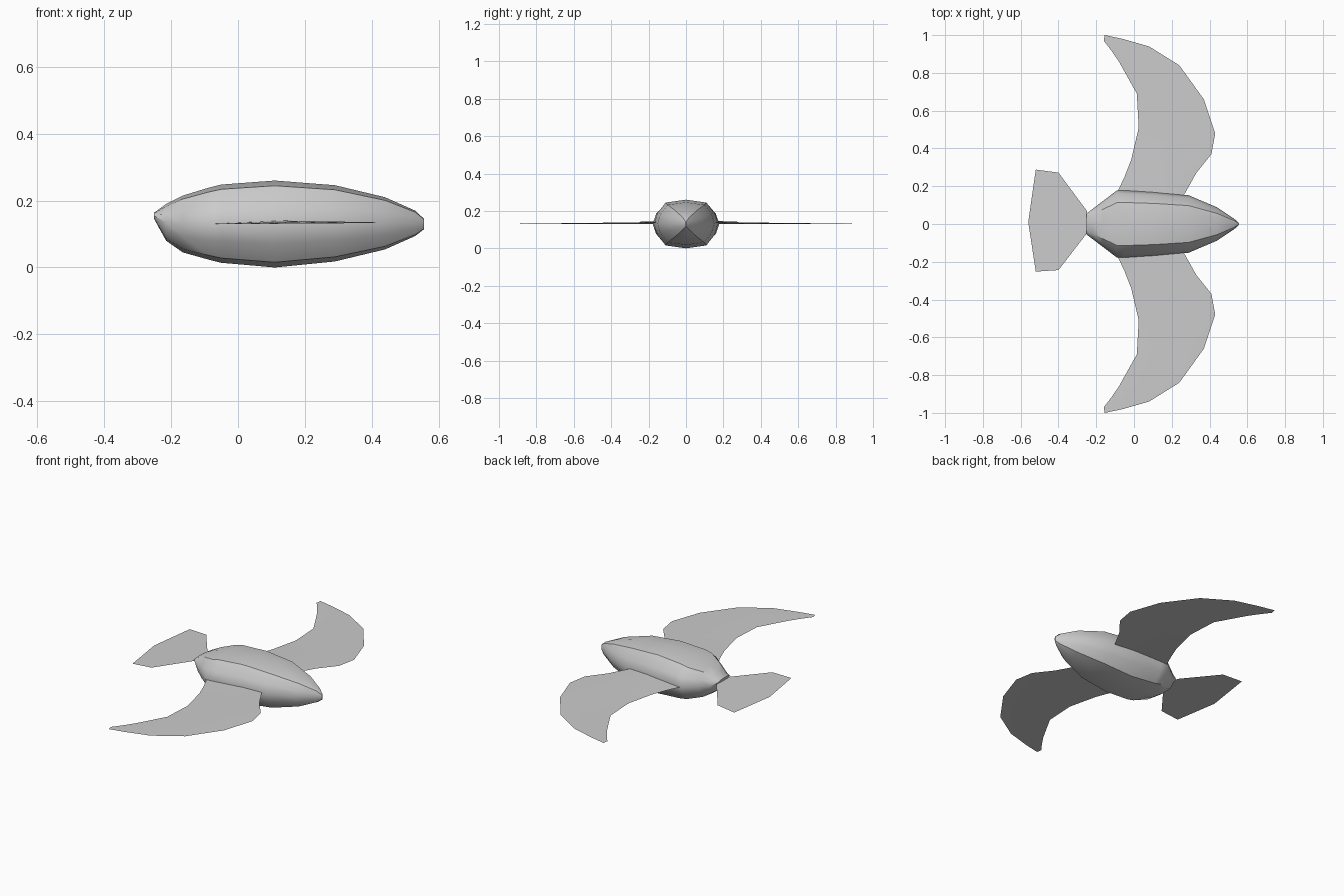
import bpy

if "Cube" in bpy.data.objects:
    bpy.data.objects.remove(bpy.data.objects["Cube"])

grey = bpy.data.materials.new("light grey")
grey.diffuse_color = (0.6, 0.6, 0.6, 1)
grey.use_nodes = True
grey.node_tree.nodes["Principled BSDF"].inputs["Base Color"].default_value = grey.diffuse_color


def make(name, verts, faces, angle):
    me = bpy.data.meshes.new(name)
    me.from_pydata(verts, [], faces)
    me.update()
    me.materials.append(grey)
    ob = bpy.data.objects.new(name, me)
    bpy.context.collection.objects.link(ob)
    bpy.ops.object.select_all(action='DESELECT')
    ob.select_set(True)
    bpy.context.view_layer.objects.active = ob
    bpy.ops.object.shade_smooth_by_angle(angle=angle)
    return ob


# body: twelve-sided sections along x (x, half width, centre height, half height)
stations = [(-0.252, 0.055, 0.155, 0.008), (-0.215, 0.083, 0.135, 0.055),
            (-0.165, 0.121, 0.130, 0.085), (-0.09, 0.178, 0.131, 0.107),
            (-0.05, 0.178, 0.131, 0.117), (0.11, 0.170, 0.130, 0.130),
            (0.29, 0.152, 0.132, 0.114), (0.44, 0.088, 0.132, 0.078),
            (0.53, 0.028, 0.132, 0.038), (0.557, 0.004, 0.130, 0.015)]
quarter = [(1, 0), (0.9, 0.45), (0.64, 0.88), (0, 1)]
half = quarter + [(-a, b) for a, b in quarter[-2::-1]]
ring = half + [(a, -b) for a, b in half[-2:0:-1]]
n = len(ring)
verts = [(x, w * a, z + h * b) for x, w, z, h in stations for a, b in ring]
faces = [(s * n + i, s * n + (i + 1) % n, (s + 1) * n + (i + 1) % n, (s + 1) * n + i)
         for s in range(len(stations) - 1) for i in range(n)]
faces.append(tuple(reversed(range(n))))
faces.append(tuple(range(len(verts) - n, len(verts))))
make("body", verts, faces, 0.62)

# wings: ribs from root to tip (trailing x, y, leading x, y)
ribs = [(-0.09, 0.165, 0.26, 0.145), (-0.05, 0.25, 0.33, 0.27),
        (-0.015, 0.34, 0.41, 0.37), (0.025, 0.51, 0.43, 0.48),
        (0.02, 0.60, 0.37, 0.66), (0.015, 0.69, 0.24, 0.84),
        (-0.08, 0.86, 0.08, 0.94), (-0.125, 0.925, -0.06, 0.98),
        (-0.16, 0.97, -0.155, 1.0)]
for name, side in (("left_wing", 1), ("right_wing", -1)):
    verts = []
    for xt, yt, xl, yl in ribs:
        for t in (0, 0.65, 1):
            y = yt + (yl - yt) * t
            camber = 0.012 * (1 - y) * (0, 1, 0.7)[round(t * 2)]
            verts.append((xt + (xl - xt) * t, side * y, 0.13 + camber))
    faces = []
    for r in range(len(ribs) - 1):
        for c in range(2):
            a = r * 3 + c
            f = (a, a + 1, a + 4, a + 3)
            faces.append(f if side > 0 else f[::-1])
    make(name, verts, faces, 0.6)

# tail: a flat fan rising slightly towards the body
outline = [(-0.25, 0.07), (-0.40, 0.272), (-0.52, 0.288), (-0.56, 0.01),
           (-0.52, -0.252), (-0.40, -0.244), (-0.25, -0.05)]
make("tail", [(x, y, 0.149 + 0.045 * (x + 0.25)) for x, y in outline],
     [tuple(range(len(outline)))], 0.6)
